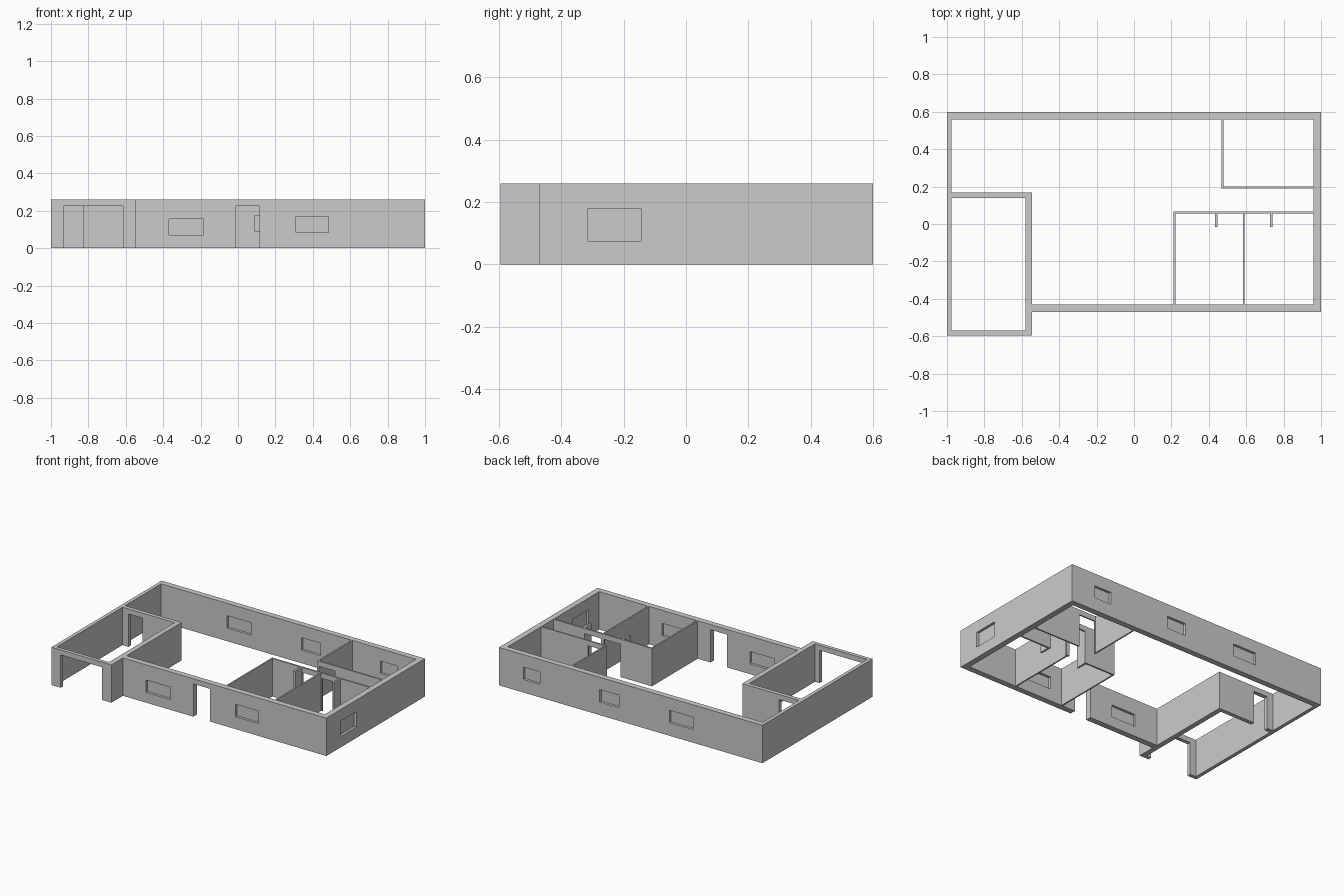
import bpy, bmesh
from mathutils import Vector

if "Cube" in bpy.data.objects:
    bpy.data.objects.remove(bpy.data.objects["Cube"])

H = 0.26        # wall height
DOOR = 0.225    # door head height
PANE = 0.005    # glazing thickness


def add_mesh(name, bm):
    bmesh.ops.recalc_face_normals(bm, faces=bm.faces[:])
    me = bpy.data.meshes.new(name)
    bm.to_mesh(me)
    bm.free()
    ob = bpy.data.objects.new(name, me)
    bpy.context.collection.objects.link(ob)
    return ob


def slab(name, axis, span, depth, heights, holes=()):
    """Upright slab running along axis; holes are (start, end, bottom, top)."""
    bm = bmesh.new()
    us = sorted({*span, *[v for h in holes for v in h[:2]]})
    zs = sorted({*heights, *[v for h in holes for v in h[2:]]})
    verts = {}

    def vert(u, z):
        if (u, z) not in verts:
            co = (u, depth[0], z) if axis == 'x' else (depth[0], u, z)
            verts[u, z] = bm.verts.new(co)
        return verts[u, z]

    for u0, u1 in zip(us, us[1:]):
        for z0, z1 in zip(zs, zs[1:]):
            u, z = (u0 + u1) / 2, (z0 + z1) / 2
            if not any(a < u < b and c < z < d for a, b, c, d in holes):
                bm.faces.new((vert(u0, z0), vert(u1, z0), vert(u1, z1), vert(u0, z1)))
    ext = bmesh.ops.extrude_face_region(bm, geom=bm.faces[:])
    t = depth[1] - depth[0]
    move = Vector((0, t, 0)) if axis == 'x' else Vector((t, 0, 0))
    bmesh.ops.translate(bm, vec=move,
                        verts=[g for g in ext['geom'] if isinstance(g, bmesh.types.BMVert)])
    return add_mesh(name, bm)


def wall(name, axis, span, depth, doors=(), windows=()):
    """Wall with door openings (start, end) and glazed windows."""
    holes = [(a, b, 0, DOOR) for a, b in doors] + list(windows)
    slab(name, axis, span, depth, (0, H), holes)
    mid = sum(depth) / 2
    for i, (a, b, c, d) in enumerate(windows):
        slab(f"{name}_window_pane_{i + 1}", axis, (a, b),
             (mid - PANE / 2, mid + PANE / 2), (c, d))


# House outer walls
wall("back_wall", 'x', (-0.975, 0.96), (0.56, 0.6),
     windows=[(-0.475, -0.295, 0.09, 0.175), (0.09, 0.235, 0.09, 0.175),
              (0.69, 0.815, 0.09, 0.175)])
wall("right_wall", 'y', (-0.47, 0.6), (0.96, 1.0),
     windows=[(-0.315, -0.145, 0.075, 0.18)])
wall("left_wall", 'y', (-0.595, 0.6), (-1.0, -0.975))
wall("front_wall", 'x', (-0.545, 0.96), (-0.47, -0.43), doors=[(-0.01, 0.115)],
     windows=[(-0.37, -0.185, 0.07, 0.155), (0.31, 0.485, 0.085, 0.17)])

# Garage walls
wall("garage_side_wall", 'y', (-0.595, 0.168), (-0.58, -0.545))
wall("garage_back_wall", 'x', (-0.975, -0.58), (0.14, 0.168), doors=[(-0.93, -0.825)])
wall("garage_front_wall", 'x', (-0.975, -0.58), (-0.595, -0.57), doors=[(-0.93, -0.615)])

# Back corner room
wall("corner_room_side_wall", 'y', (0.19, 0.56), (0.468, 0.478))
wall("corner_room_front_wall", 'x', (0.478, 0.96), (0.19, 0.2), doors=[(0.482, 0.605)])

# Two bedrooms behind the corridor wall
wall("corridor_wall", 'x', (0.212, 0.96), (0.055, 0.067),
     doors=[(0.45, 0.575), (0.6, 0.725)])
for label, x in (("outer", 0.212), ("middle", 0.582)):
    wall(f"bedroom_{label}_wall", 'y', (-0.43, 0.055), (x, x + 0.01))
for label, x in (("left", 0.433), ("right", 0.727)):
    wall(f"{label}_door_stub_wall", 'y', (-0.016, 0.055), (x, x + 0.013))
